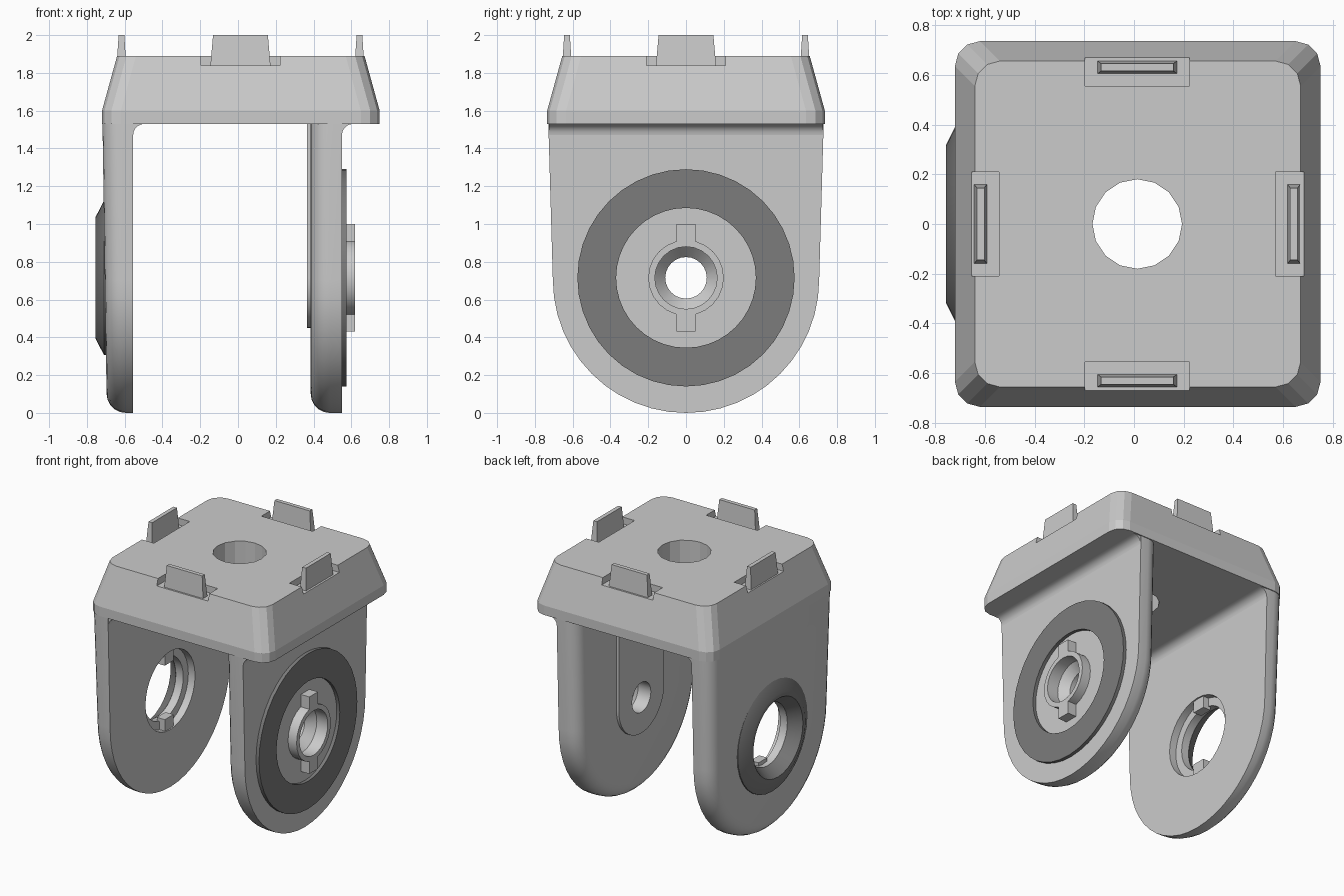
import bpy, bmesh
from math import sin, cos, pi, radians

if "Cube" in bpy.data.objects:
    bpy.data.objects.remove(bpy.data.objects["Cube"])

AX = 0.715          # height of the pivot axis
CX = 0.013          # x centre of the top plate


def loft(name, rings, closed=False, mat=None):
    """Skin a list of equal-length rings; cap the ends unless closed into a loop."""
    bm = bmesh.new()
    vs = [[bm.verts.new(p) for p in ring] for ring in rings]
    n = len(vs[0])
    pairs = list(zip(vs, vs[1:])) + ([(vs[-1], vs[0])] if closed else [])
    for a, b in pairs:
        for i in range(n):
            j = (i + 1) % n
            bm.faces.new((a[i], a[j], b[j], b[i]))
    if not closed:
        bm.faces.new(vs[0])
        bm.faces.new(vs[-1])
    bmesh.ops.recalc_face_normals(bm, faces=bm.faces)
    me = bpy.data.meshes.new(name)
    bm.to_mesh(me)
    bm.free()
    ob = bpy.data.objects.new(name, me)
    bpy.context.collection.objects.link(ob)
    if mat:
        me.materials.append(mat)
    return ob


def circle(x, r, n=32):
    return [(x, r * cos(2 * pi * i / n), AX + r * sin(2 * pi * i / n)) for i in range(n)]


def turned(name, profile, closed=False, n=32, mat=None):
    return loft(name, [circle(x, r, n) for x, r in profile], closed, mat)


def rrect(x0, x1, y0, y1, z, r=0.1, n=3):
    pts = []
    for k, (cx, cy) in enumerate([(x1 - r, y1 - r), (x0 + r, y1 - r), (x0 + r, y0 + r), (x1 - r, y0 + r)]):
        for i in range(n + 1):
            a = (k + i / n) * pi / 2
            pts.append((cx + r * cos(a), cy + r * sin(a), z))
    return pts


def rect(x0, x1, y0, y1, z):
    return [(x0, y0, z), (x1, y0, z), (x1, y1, z), (x0, y1, z)]


def box(name, x0, x1, y0, y1, z0, z1):
    return loft(name, [rect(x0, x1, y0, y1, z0), rect(x0, x1, y0, y1, z1)])


def arch(x, r, top_half, cz, top, n=24):
    """Round-bottomed lug outline in the yz plane."""
    pts = [(x, r * cos(pi + pi * i / n), cz + r * sin(pi + pi * i / n)) for i in range(n + 1)]
    return pts + [(x, top_half, top), (x, -top_half, top)]


def cut(ob, cutter):
    m = ob.modifiers.new("cut", 'BOOLEAN')
    m.operation, m.solver, m.object = 'DIFFERENCE', 'EXACT', cutter
    bpy.context.view_layer.objects.active = ob
    bpy.ops.object.modifier_apply(modifier=m.name)
    bpy.data.objects.remove(cutter)


def smooth(*obs):
    bpy.ops.object.select_all(action='DESELECT')
    for ob in obs:
        ob.select_set(True)
    bpy.context.view_layer.objects.active = obs[0]
    bpy.ops.object.shade_smooth_by_angle(angle=radians(30))


dark = bpy.data.materials.new("dark_grey")
dark.diffuse_color = (0.2, 0.2, 0.2, 1)
dark.use_nodes = True
dark.node_tree.nodes["Principled BSDF"].inputs["Base Color"].default_value = dark.diffuse_color

# Top block with sloped sides and centre hole
block = loft("top_block", [rrect(-0.72, 0.75, -0.735, 0.735, 1.53),
                           rrect(-0.72, 0.75, -0.735, 0.735, 1.6),
                           rrect(-0.64, 0.67, -0.655, 0.655, 1.89)])
hole = [[(CX + 0.18 * cos(pi * i / 8), 0.18 * sin(pi * i / 8), z) for i in range(16)] for z in (1.4, 2)]
cut(block, loft("hole_cutter", hole))

# Four clips standing in edge pockets
for s, side in ((-1, "front"), (1, "back")):
    y0, y1 = sorted((s * 0.555, s * 0.9))
    cut(block, box("pocket_cutter", CX - 0.21, CX + 0.21, y0, y1, 1.84, 2.1))
    loft(side + "_clip", [rect(CX - 0.16, CX + 0.16, s * 0.63 - 0.026, s * 0.63 + 0.026, 1.83),
                          rect(CX - 0.145, CX + 0.145, s * 0.63 - 0.015, s * 0.63 + 0.015, 2)])
for s, side in ((-1, "left"), (1, "right")):
    x0, x1 = sorted((CX + s * 0.555, CX + s * 0.9))
    cut(block, box("pocket_cutter", x0, x1, -0.21, 0.21, 1.84, 2.1))
    c = CX + s * 0.63
    loft(side + "_clip", [rect(c - 0.026, c + 0.026, -0.16, 0.16, 1.83),
                          rect(c - 0.015, c + 0.015, -0.145, 0.145, 2)])


# Legs, rounded along their -x edge
def leg(name, x0, x1, lean):
    rings, rad = [], 0.1
    for i in range(6):
        a = i / 5 * pi / 2
        d = rad * (1 - sin(a))
        rings.append(arch(x0 + rad * (1 - cos(a)), 0.705 - d, 0.73 - d, 0.705, 1.57))
    rings.append(arch(x1, 0.705, 0.73, 0.705, 1.57))
    ob = loft(name, rings)
    for v in ob.data.vertices:
        if v.co.x < x1 - 0.02:
            v.co.x += lean * (1.57 - v.co.z)
    return ob


left = leg("left_leg", -0.718, -0.555, 0.015)
right = leg("right_leg", 0.385, 0.55, 0)
pad = loft("inner_pad", [arch(0.365, 0.265, 0.265, AX, 1.55), arch(0.4, 0.265, 0.265, AX, 1.55)])

# Pivot holes
for ob in (right, pad):
    cut(ob, turned("pivot_cutter", [(0.3, 0.11), (0.47, 0.11), (0.53, 0.165), (0.7, 0.165)], n=24))
cut(left, turned("socket_cutter", [(-0.8, 0.325), (-0.755, 0.29), (-0.67, 0.23), (-0.61, 0.23),
                                   (-0.61, 0.29), (-0.5, 0.29)]))

# Outer rings on both legs
right_ring = turned("right_ring", [(0.54, 0.37), (0.575, 0.37), (0.575, 0.575), (0.54, 0.575)], True, 40, dark)
left_ring = turned("left_ring", [(-0.69, 0.41), (-0.71, 0.408), (-0.755, 0.32), (-0.755, 0.29),
                                 (-0.67, 0.229), (-0.67, 0.3)], True, 32, dark)

# Keyed boss on the right and key stops in the left socket
boss = turned("pivot_boss", [(0.53, 0.165), (0.62, 0.165), (0.62, 0.2), (0.53, 0.2)], True, 24)
for s, side in ((-1, "lower"), (1, "upper")):
    z0, z1 = sorted((AX + s * 0.185, AX + s * 0.285))
    box(side + "_key", 0.54, 0.62, -0.05, 0.05, z0, z1)
    z0, z1 = sorted((AX + s * 0.2, AX + s * 0.295))
    box(side + "_key_stop", -0.63, -0.565, -0.05, 0.05, z0, z1)

# Fillets where the legs meet the block
for name, x in (("left_fillet", -0.555), ("right_fillet", 0.55)):
    prof = [(x - 0.01, 1.54), (x - 0.01, 1.47)]
    prof += [(x + 0.06 - 0.06 * cos(a), 1.47 + 0.06 * sin(a)) for a in (i * pi / 10 for i in range(6))]
    prof.append((x + 0.06, 1.54))
    smooth(loft(name, [[(px, y, pz) for px, pz in prof] for y in (-0.725, 0.725)]))

smooth(left, right, pad, right_ring, left_ring, boss)
